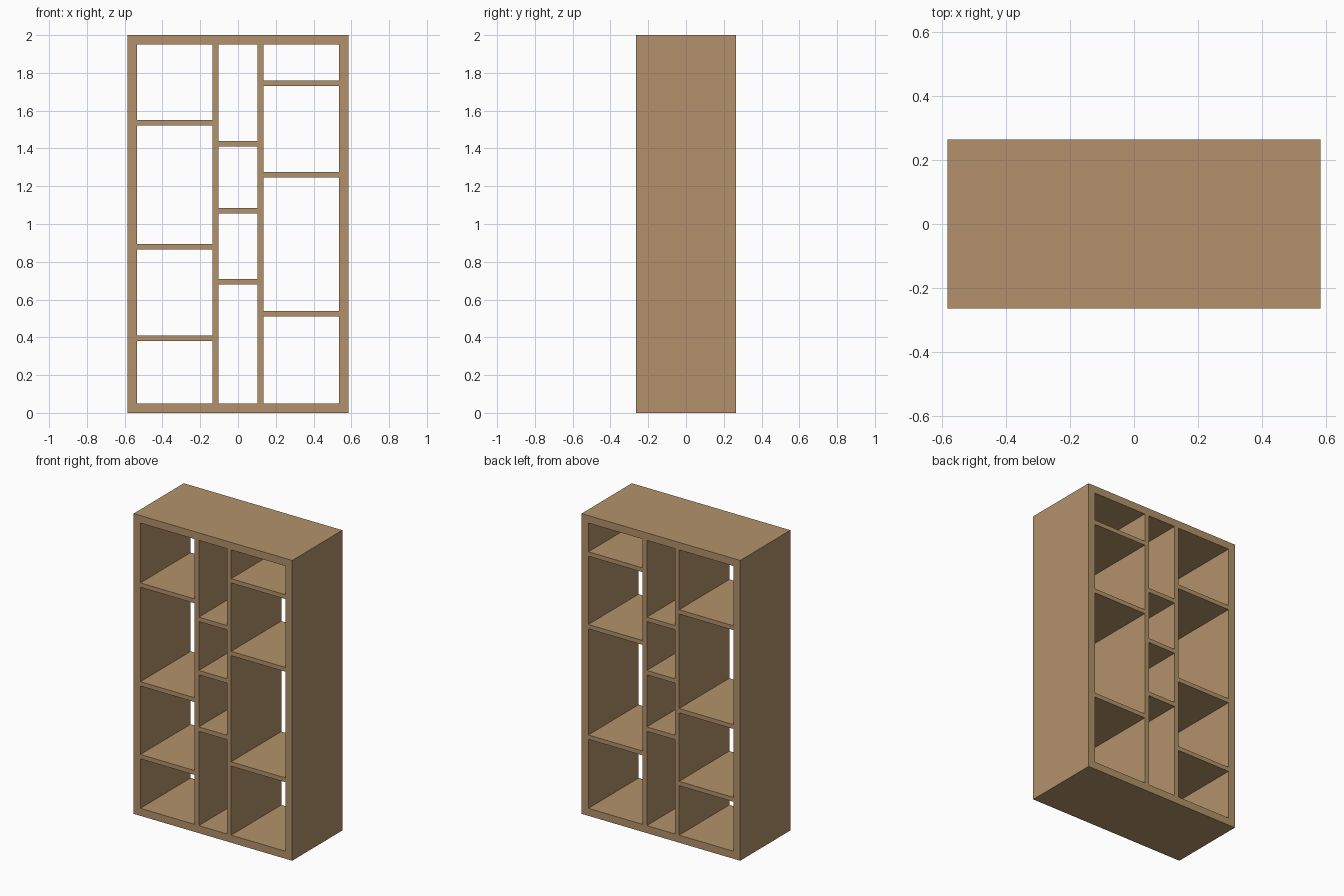
import bpy, bmesh
from mathutils import Matrix, Vector

if "Cube" in bpy.data.objects:
    bpy.data.objects.remove(bpy.data.objects["Cube"])

W, D, H = 1.168, 0.528, 2.0      # overall width, depth, height
T, P = 0.05, 0.031               # frame and inner panel thickness
HW, IN = W / 2, W / 2 - T        # outer and inner half width
DV = 0.119                       # divider centre

wood = bpy.data.materials.new("wood")
wood.diffuse_color = (0.45, 0.29, 0.145, 1)
wood.use_nodes = True
wood.node_tree.nodes["Principled BSDF"].inputs["Base Color"].default_value = wood.diffuse_color


def box(name, x0, x1, z0, z1):
    """Full-depth board between the given x and z limits."""
    bm = bmesh.new()
    m = Matrix.Translation(Vector(((x0 + x1) / 2, 0, (z0 + z1) / 2))) @ \
        Matrix.Diagonal((x1 - x0, D, z1 - z0, 1))
    bmesh.ops.create_cube(bm, size=1, matrix=m)
    me = bpy.data.meshes.new(name)
    bm.to_mesh(me)
    bm.free()
    me.materials.append(wood)
    ob = bpy.data.objects.new(name, me)
    bpy.context.collection.objects.link(ob)
    return ob


# outer frame: one mitred ring with no hidden inner joints
bm = bmesh.new()
outer = [(-HW, 0), (HW, 0), (HW, H), (-HW, H)]
inner = [(-IN, T), (IN, T), (IN, H - T), (-IN, H - T)]
front = [bm.verts.new((x, -D / 2, z)) for x, z in outer + inner]
# front ring is four quads, extruded backwards
quads = [bm.faces.new((front[i], front[(i + 1) % 4],
                       front[4 + (i + 1) % 4], front[4 + i])) for i in range(4)]
ext = bmesh.ops.extrude_face_region(bm, geom=quads, use_keep_orig=True)
bmesh.ops.translate(bm, vec=(0, D, 0),
                    verts=[g for g in ext["geom"] if isinstance(g, bmesh.types.BMVert)])
bmesh.ops.recalc_face_normals(bm, faces=bm.faces)
me = bpy.data.meshes.new("outer_frame")
bm.to_mesh(me)
bm.free()
me.materials.append(wood)
bpy.context.collection.objects.link(bpy.data.objects.new("outer_frame", me))

# vertical dividers
for side, s in (("left", -1), ("right", 1)):
    box(f"{side}_divider", s * DV - P / 2, s * DV + P / 2, T, H - T)

# shelves: column limits and shelf centre heights
e = DV + P / 2
c = DV - P / 2
columns = {
    "left": (-IN, -e, (0.394, 0.879, 1.537)),
    "middle": (-c, c, (0.693, 1.069, 1.424)),
    "right": (e, IN, (0.524, 1.26, 1.744)),
}
for name, (x0, x1, heights) in columns.items():
    for i, z in enumerate(heights, 1):
        box(f"{name}_shelf_{i}", x0, x1, z - P / 2 + 0.001, z + P / 2 - 0.001)
